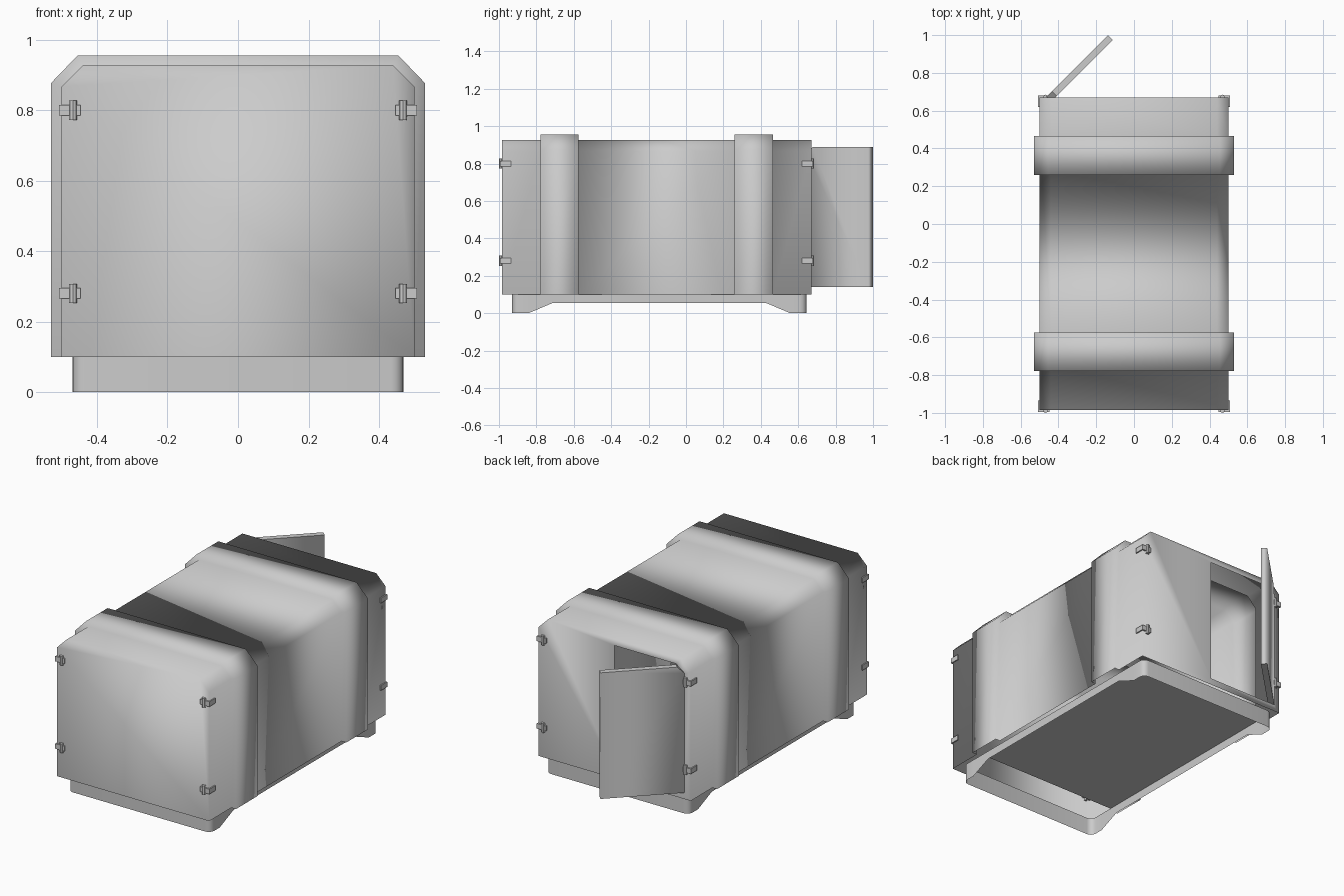
import bpy, bmesh, math
from mathutils import Matrix, Vector

old = bpy.data.objects.get("Cube")
if old:
    bpy.data.objects.remove(old, do_unlink=True)

grey = bpy.data.materials.new("plain_grey")
grey.use_nodes = True
GREY = (0.6, 0.6, 0.6, 1)
grey.diffuse_color = GREY
grey.node_tree.nodes["Principled BSDF"].inputs["Base Color"].default_value = GREY


def finish(name, bm, smooth=True):
    bmesh.ops.recalc_face_normals(bm, faces=bm.faces)
    for f in bm.faces:
        f.smooth = smooth
    mesh = bpy.data.meshes.new(name)
    bm.to_mesh(mesh)
    bm.free()
    mesh.materials.append(grey)
    obj = bpy.data.objects.new(name, mesh)
    bpy.context.collection.objects.link(obj)
    return obj


def bridge(bm, a, b):
    for i in range(len(a)):
        j = (i + 1) % len(a)
        bm.faces.new((a[i], a[j], b[j], b[i]))


def add_ring(bm, y, outline):
    return [bm.verts.new((x, y, z)) for x, z in outline]


def arch(w, bottom, top, cx, cz):
    """Box outline with chamfered top corners."""
    return [(-w, bottom), (w, bottom), (w, top - cz), (w - cx, top),
            (cx - w, top), (-w, top - cz)]


def add_box(bm, lo, hi):
    lo, hi = Vector(lo), Vector(hi)
    m = Matrix.Translation((lo + hi) / 2) @ Matrix.Diagonal((*(hi - lo), 1))
    bmesh.ops.create_cube(bm, size=1, matrix=m)


# Thin shell with two raised bands, open underneath
FRONT, BACK = -0.985, 0.67
wall = arch(0.5, 0.1, 0.927, 0.06, 0.06)
band = arch(0.53, 0.1, 0.955, 0.075, 0.078)
sections = [(FRONT, wall)]
for y0, y1 in ((-0.777, -0.575), (0.26, 0.465)):
    sections += [(y0, wall), (y0, band), (y1, band), (y1, wall)]
sections.append((BACK, wall))
bm = bmesh.new()
rings = [add_ring(bm, y, outline) for y, outline in sections]
for a, b in zip(rings, rings[1:]):
    for i in range(1, 6):
        j = (i + 1) % 6
        bm.faces.new((a[i], a[j], b[j], b[i]))
bm.faces.new(rings[0])

# Back wall, built round the doorway
doorway = [(-0.455, 0.14), (0, 0.14), (0, 0.89), (-0.405, 0.89), (-0.455, 0.84)]
p, h = rings[-1], add_ring(bm, BACK, doorway)
for face in ((p[1], p[2], p[3], h[2], h[1]), (p[3], p[4], h[3], h[2]),
             (p[4], p[5], h[4], h[3]), (p[5], p[0], h[0], h[4]),
             (p[0], p[1], h[1], h[0])):
    bm.faces.new(face)
finish("shell", bm)

# Floor sheet, stopping short of the front wall
bm = bmesh.new()
bm.faces.new([bm.verts.new((x, y, 0.105)) for x, y in
              ((-0.47, -0.765), (-0.47, 0.6), (0.47, 0.6), (0.47, -0.765))])
finish("floor", bm, False)

# Base skirt: thin rounded wall, raised along the middle of the long sides
MID, HALF, R = -0.1425, 0.7875, 0.035


def skirt_bottom(y):
    return 0.055 * min(1, max(0, (0.7 - abs(y - MID)) / 0.13))


outline = []
for sx, sy, start in ((1, 1, 0), (-1, 1, 90), (-1, -1, 180), (1, -1, 270)):
    for k in range(5):
        a = math.radians(start + k * 22.5)
        outline.append((sx * (0.47 - R) + R * math.cos(a),
                        MID + sy * (HALF - R) + R * math.sin(a)))
    if start in (90, 270):
        outline += [(sx * 0.47, MID + sy * d) for d in (0.7, 0.57, -0.57, -0.7)]
bm = bmesh.new()
bridge(bm, [bm.verts.new((x, y, 0.105)) for x, y in outline],
       [bm.verts.new((x, y, skirt_bottom(y))) for x, y in outline])
finish("base_skirt", bm)

# Open door, top corner clipped on the hinge side
bm = bmesh.new()
panel = [(-0.23, 0.14), (0.23, 0.14), (0.23, 0.89), (-0.19, 0.89), (-0.23, 0.85)]
near, far = (add_ring(bm, y, panel) for y in (-0.0175, 0.0175))
bridge(bm, near, far)
bm.faces.new(near)
bm.faces.new(far)
door = finish("open_door", bm)
for poly in door.data.polygons:
    poly.use_smooth = abs(poly.normal.z) < 0.3
door.location = (-0.287, 0.824, 0)
door.rotation_euler.z = math.radians(45)

# Corner hinges: strap round the corner with an upright pin
for end, y, d in (("front", FRONT, -1), ("back", BACK, 1)):
    for side, s in (("left", 1), ("right", -1)):
        for level, z in (("lower", 0.28), ("upper", 0.8)):
            bm = bmesh.new()
            for (x0, x1), (ya, yb) in (((0.447, 0.507), (-0.005, 0.009)),
                                       ((0.495, 0.507), (-0.05, 0.009))):
                xs = sorted((s * x0, s * x1))
                ys = sorted((y + d * ya, y + d * yb))
                add_box(bm, (xs[0], ys[0], z - 0.015), (xs[1], ys[1], z + 0.015))
            bmesh.ops.create_cone(bm, cap_ends=True, segments=8, radius1=0.012,
                                  radius2=0.012, depth=0.055,
                                  matrix=Matrix.Translation((s * 0.468, y + d * 0.003, z)))
            finish(f"{end}_{side}_{level}_hinge", bm, False)
